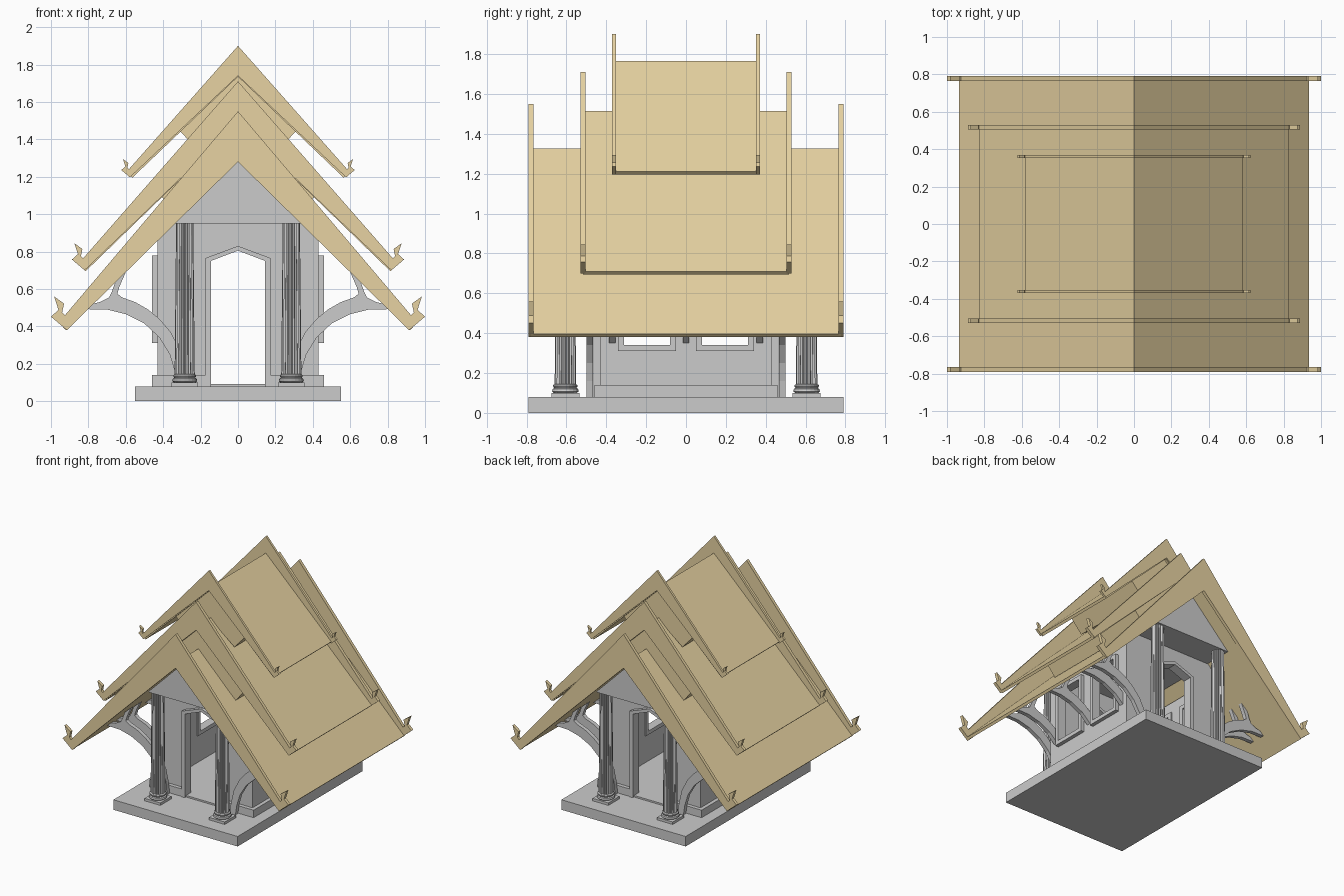
import bpy, bmesh, math

if "Cube" in bpy.data.objects:
    bpy.data.objects.remove(bpy.data.objects["Cube"])

gold = bpy.data.materials.new("gold_roof")
gold.diffuse_color = (0.8, 0.65, 0.36, 1)
gold.use_nodes = True
gold.node_tree.nodes["Principled BSDF"].inputs["Base Color"].default_value = gold.diffuse_color


def finish(name, bm, mat=None):
    bmesh.ops.recalc_face_normals(bm, faces=bm.faces)
    me = bpy.data.meshes.new(name)
    bm.to_mesh(me)
    bm.free()
    ob = bpy.data.objects.new(name, me)
    bpy.context.collection.objects.link(ob)
    if mat:
        me.materials.append(mat)
    return ob


def prism(name, pts, y0, y1, mat=None):
    """Extrude an x-z profile along y."""
    bm = bmesh.new()
    a = [bm.verts.new((x, y0, z)) for x, z in pts]
    b = [bm.verts.new((x, y1, z)) for x, z in pts]
    bm.faces.new(a)
    bm.faces.new(b[::-1])
    for i in range(len(a)):
        j = (i + 1) % len(a)
        bm.faces.new((a[i], b[i], b[j], a[j]))
    return finish(name, bm, mat)


def box(name, x0, x1, y0, y1, z0, z1):
    return prism(name, [(x0, z0), (x1, z0), (x1, z1), (x0, z1)], min(y0, y1), max(y0, y1))


def sbox(name, s, x0, x1, y0, y1, z0, z1):
    """Box mirrored to side s in x."""
    return box(name, min(s * x0, s * x1), max(s * x0, s * x1), y0, y1, z0, z1)


def mirrored(half):
    """Close a right-hand outline that starts and ends on x = 0."""
    return half + [(-x, z) for x, z in half[-2:0:-1]]


# Base, floor and plinth (open at both doors)
box("base", -.55, .55, -.79, .79, 0, .08)
box("floor", -.42, .42, -.45, .45, .08, .093)
for s in (-1, 1):
    sbox("plinth_side", s, .40, .46, -.46, .46, .08, .14)
    for e in (-1, 1):
        sbox("plinth_end", s, .175, .45, e * .40, e * .46, .08, .14)

# End walls with pointed doorways and door frames
wall = [(-.43, .08), (-.43, .86), (-.34, .95), (.34, .95), (.43, .86), (.43, .08),
        (.145, .08), (.145, .75), (0, .805), (-.145, .75), (-.145, .08)]
frame = [(.145, .08), (.175, .08), (.175, .765), (0, .83), (-.175, .765),
         (-.175, .08), (-.145, .08), (-.145, .75), (0, .805), (.145, .75)]
for e in (-1, 1):
    prism("end_wall", wall, e * .40, e * .43)
    prism("door_frame", frame, e * .39, e * .465)

# Side walls with two framed windows each
for s in (-1, 1):
    sbox("side_wall_lower", s, .40, .43, -.43, .43, .08, .34)
    sbox("side_wall_upper", s, .40, .43, -.43, .43, .75, .86)
    for y0, y1 in ((-.43, -.31), (-.08, .08), (.31, .43)):
        sbox("side_wall_pier", s, .40, .43, y0, y1, .34, .75)
    for c in (-.195, .195):
        for z0, z1 in ((.31, .34), (.75, .78)):
            sbox("window_rail", s, .39, .46, c - .145, c + .145, z0, z1)
        for d in (-1, 1):
            sbox("window_jamb", s, .39, .46, c + d * .115, c + d * .145, .34, .75)

# Gable block carried by the columns
prism("pediment", [(-.335, .95), (.335, .95), (0, 1.285)], -.66, .66)

# Fluted columns on stepped bases
FLUTES = 20


def column(x, y):
    bm = bmesh.new()
    rings = []
    for z, r in ((.13, .054), (.95, .046)):
        rings.append([bm.verts.new((x + r * k * math.cos(a), y + r * k * math.sin(a), z))
                      for i in range(FLUTES * 2)
                      for k, a in [((1, .86)[i % 2], math.pi * i / FLUTES)]])
    n = FLUTES * 2
    for i in range(n):
        bm.faces.new((rings[0][i], rings[0][(i + 1) % n], rings[1][(i + 1) % n], rings[1][i]))
    bm.faces.new(rings[0])
    bm.faces.new(rings[1])
    finish("column_shaft", bm)
    box("column_foot", x - .07, x + .07, y - .07, y + .07, .08, .1)
    bm = bmesh.new()
    prof = [(.058, .1), (.067, .108), (.064, .12), (.056, .125), (.061, .132), (.061, .14), (.052, .145)]
    last, seg = None, 20
    for r, z in prof:
        ring = [bm.verts.new((x + r * math.cos(2 * math.pi * i / seg),
                              y + r * math.sin(2 * math.pi * i / seg), z)) for i in range(seg)]
        if last:
            for i in range(seg):
                j = (i + 1) % seg
                bm.faces.new((last[i], last[j], ring[j], ring[i]))
        else:
            bm.faces.new(ring)
        last = ring
    bm.faces.new(last)
    finish("column_moulding", bm)


for x in (-.285, .285):
    for y in (-.605, .605):
        column(x, y)

# Forked curved eave brackets
bracket = [(.325, .08), (.338, .16), (.365, .25), (.42, .34), (.50, .415), (.60, .465), (.70, .49),
           (.81, .492), (.80, .515), (.74, .53), (.69, .555), (.675, .585), (.655, .64), (.60, .69),
           (.635, .61), (.645, .575), (.62, .555), (.55, .53), (.48, .49), (.42, .44),
           (.36, .37), (.31, .27), (.285, .16), (.28, .08)]
for s in (-1, 1):
    for y in (-.482, -.37, 0, .37, .482):
        pts = bracket if abs(y) > .4 else [p for p in bracket if p[0] > .4]
        prism("eave_bracket", [(s * x, z) for x, z in pts], y - .016, y + .016)

# Three roof tiers: sheet plus barge boards with hooked ends
# (roof top, eave x, eave z, board top, board bottom, board end x, end z, hook scale, half depth, board depth)
tiers = [(1.325, .935, .38, 1.55, 1.28, .915, .38, 1.0, .79, .025),
         (1.515, .83, .695, 1.71, 1.485, .82, .70, .8, .53, .025),
         (1.765, .58, 1.195, 1.90, 1.74, .578, 1.197, .54, .37, .018)]
hook = [(.085, .072), (.045, .108), (.068, .18), (.015, .142), (.025, .095), (.01, .08)]
for top, ex, ez, bt, bb, hx, hz, k, d, t in tiers:
    roof = mirrored([(0, top), (ex, ez + .015), (ex - .015, ez), (0, top - .03)])
    prism("roof_sheet", roof, -d + t * .5, d - t * .5, gold)
    half = [(0, bb), (hx, hz)] + [(hx + k * a, hz + k * b) for a, b in hook] + [(0, bt)]
    for e in (-1, 1):
        prism("barge_board", mirrored(half), e * (d - t), e * d, gold)

# Packing layers between the tiers
prism("tier_packing_upper", mirrored([(0, 1.745), (.31, 1.445), (.21, 1.335), (0, 1.50)]), -.345, .345, gold)
prism("tier_packing_lower", mirrored([(0, 1.495), (.41, 1.095), (.33, 1.0), (0, 1.31)]), -.5, .5, gold)
